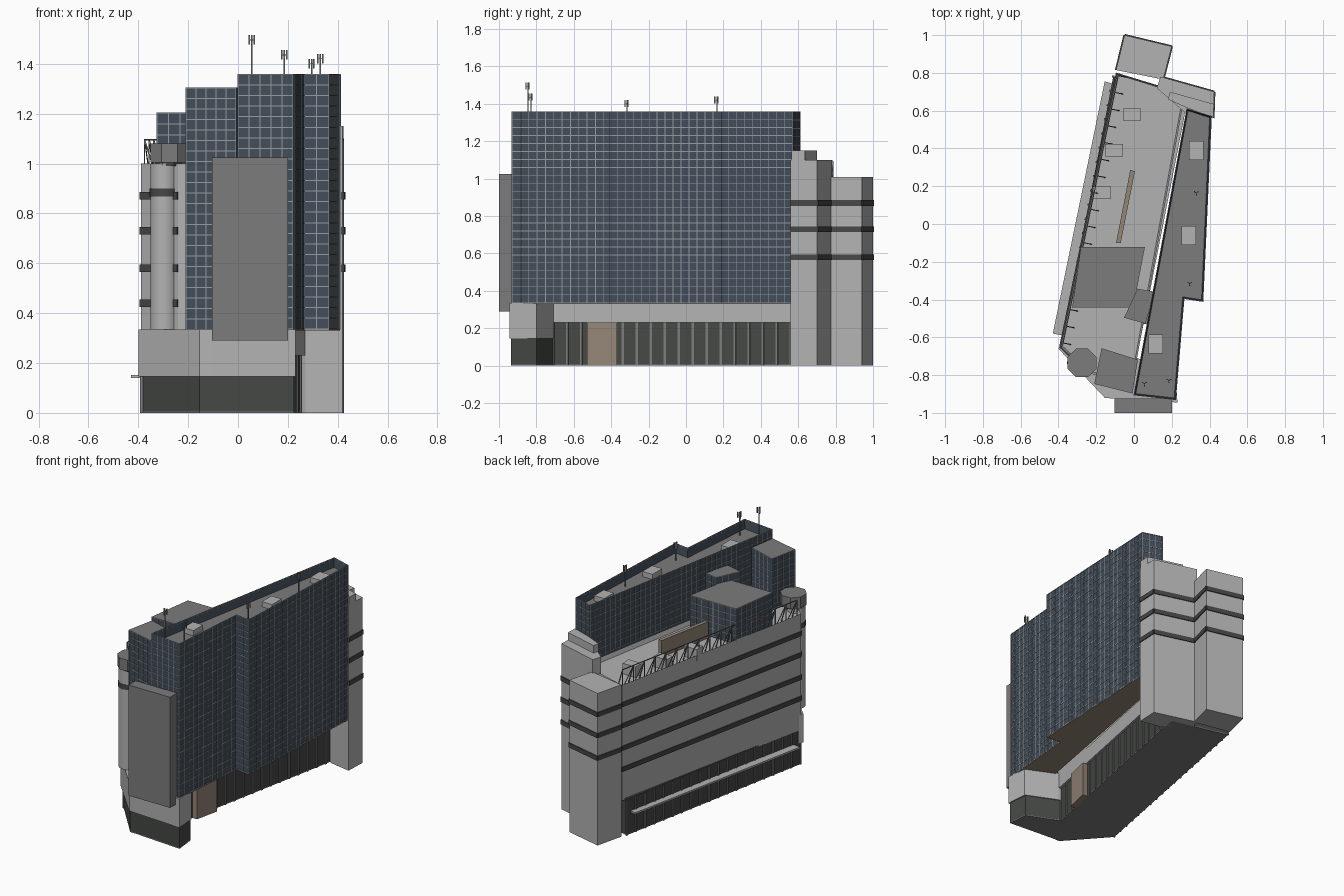
import bpy, bmesh, math
from mathutils import Vector, Matrix

if "Cube" in bpy.data.objects:
    bpy.data.objects.remove(bpy.data.objects["Cube"])


def mat(name, r, g, b):
    m = bpy.data.materials.new(name)
    m.diffuse_color = (r, g, b, 1)
    m.use_nodes = True
    m.node_tree.nodes["Principled BSDF"].inputs["Base Color"].default_value = m.diffuse_color
    return m


GLASS = mat("glass", 0.055, 0.075, 0.10)
DARK = mat("dark_glass", 0.06, 0.065, 0.06)
LIGHT = mat("light_wall", 0.45, 0.45, 0.45)
GREY = mat("grey_panel", 0.2, 0.2, 0.2)
BROWN = mat("brown", 0.30, 0.24, 0.19)
LINE = mat("mullion", 0.30, 0.33, 0.36)


def finish(name, bm, m=None):
    bmesh.ops.recalc_face_normals(bm, faces=bm.faces)
    me = bpy.data.meshes.new(name)
    bm.to_mesh(me)
    bm.free()
    ob = bpy.data.objects.new(name, me)
    bpy.context.collection.objects.link(ob)
    if m:
        me.materials.append(m)
    return ob


def prism(name, pts, z0, z1, m=None, recess=0.0, rim=0.012, roof=None):
    """Extruded plan, optionally with a sunken roof behind a parapet."""
    bm = bmesh.new()
    f = bm.faces.new([bm.verts.new((x, y, z0)) for x, y in pts])
    ext = bmesh.ops.extrude_face_region(bm, geom=[f])["geom"]
    for v in ext:
        if isinstance(v, bmesh.types.BMVert):
            v.co.z = z1
    bmesh.ops.recalc_face_normals(bm, faces=bm.faces)
    top = [g for g in ext if isinstance(g, bmesh.types.BMFace)][0]
    if recess:
        bmesh.ops.inset_region(bm, faces=[top], thickness=rim)
        for v in top.verts:
            v.co.z = z1 - recess
    if roof:
        top.material_index = 1
    ob = finish(name, bm, m)
    if roof:
        ob.data.materials.append(roof)
    return ob


def add_bar(bm, a, b, w, h):
    """Box beam from a to b, w thick sideways and h the other way."""
    a, b = Vector(a), Vector(b)
    d = (b - a).normalized()
    side = d.cross(Vector((0, 0, 1)))
    side = side.normalized() if side.length > 1e-4 else Vector((1, 0, 0))
    up = side.cross(d)
    M = Matrix((d * (b - a).length, side * w, up * h)).transposed().to_4x4()
    M.translation = (a + b) / 2
    bmesh.ops.create_cube(bm, size=1, matrix=M)


def bands(name, lines, zs, h=0.03, w=0.012, m=DARK):
    """Horizontal strips along plan segments."""
    bm = bmesh.new()
    for p, q in lines:
        for z in zs:
            add_bar(bm, (*p, z), (*q, z), w, h)
    return finish(name, bm, m)


def edges(pts, closed=True):
    return list(zip(pts, pts[1:] + pts[:1])) if closed else list(zip(pts, pts[1:]))


def curtain_grid(name, lines, z0, z1, step=0.043, w=0.004, m=LINE, rows=True):
    """Mullion grid over the walls above the given plan segments."""
    bm = bmesh.new()
    for p, q in lines:
        p, q = Vector(p), Vector(q)
        d = (q - p).normalized()
        n = max(1, round((q - p).length / step))
        for i in range(n + 1):
            c = p.lerp(q, i / n)
            M = Matrix.Rotation(math.atan2(d.y, d.x), 4, 'Z') @ Matrix.Diagonal((w, w, z1 - z0, 1))
            M.translation = (c.x, c.y, (z0 + z1) / 2)
            bmesh.ops.create_cube(bm, size=1, matrix=M)
        k = round((z1 - z0) / step)
        for j in range(k + 1 if rows else 0):
            z = z0 + (z1 - z0) * j / k
            add_bar(bm, (*p, z), (*q, z), w, w)
    return finish(name, bm, m)


def box(name, x, y, z0, z1, sx, sy, m=None):
    return prism(name, [(x - sx / 2, y - sy / 2), (x + sx / 2, y - sy / 2),
                        (x + sx / 2, y + sy / 2), (x - sx / 2, y + sy / 2)], z0, z1, m)


# Ground slab and glazed ground floor
ground = [(-0.11, 0.78), (0.27, 0.69), (0.25, 0.56), (0.0, -0.71), (0.21, -0.80), (0.225, -0.935),
          (-0.11, -0.91), (-0.155, -0.91), (-0.385, -0.65)]
prism("ground_slab", ground, 0, 0.006, GREY)
prism("ground_floor_glazing", ground, 0.006, 0.24, DARK)
curtain_grid("ground_floor_posts", [((0.25, 0.56), (0.0, -0.71)), ((-0.11, 0.78), (-0.385, -0.65))],
             0, 0.23, 0.075, 0.012, GREY, rows=False)
prism("entrance_block", [(0.03, -0.53), (0.07, -0.53), (0.105, -0.37), (0.06, -0.37)], 0, 0.23, BROWN)

# Fascias over the ground floor
prism("side_fascia", [(0.0, 0.70), (0.28, 0.66), (0.265, 0.56), (0.015, -0.71), (-0.15, -0.71)], 0.23, 0.337, LIGHT)
prism("front_fascia", [(-0.40, -0.66), (-0.155, -0.92), (-0.105, -0.925), (0.23, -0.945), (0.22, -0.80),
                       (0.02, -0.71), (-0.385, -0.63)], 0.145, 0.335, LIGHT)
prism("side_canopy", [(-0.155, 0.755), (-0.10, 0.74), (-0.38, -0.59), (-0.43, -0.58)], 0.14, 0.152, LIGHT)

# Main body with sunken roof
body = [(-0.09, 0.80), (0.27, 0.69), (0.0, -0.80), (-0.20, -0.80), (-0.24, -0.79), (-0.39, -0.65)]
prism("main_body", body, 0.23, 1.0, LIGHT, 0.03)
bands("main_body_window_bands", [(body[5], body[0]), (body[4], body[5])], (0.44, 0.58, 0.73, 0.87))

# Right tower with glass curtain wall
tower = [(0.0, -0.905), (0.22, -0.93), (0.265, -0.395), (0.365, -0.41), (0.41, 0.57), (0.28, 0.61)]
prism("tower", tower, 0.337, 1.36, GLASS, 0.06, roof=GREY)
prism("tower_soffit", tower, 0.330, 0.337, BROWN)
curtain_grid("tower_mullions", edges(tower[:5], False), 0.337, 1.358)
curtain_grid("tower_inner_mullions", [(tower[5], tower[0]), (tower[4], tower[5])], 1.0, 1.358)

# Front glass stair block, connector and penthouse
stair = [(-0.17, -0.66), (-0.208, -0.845), (-0.008, -0.895), (0.02, -0.72)]
prism("front_glass_block", stair, 0.335, 1.305, GLASS, roof=GREY)
curtain_grid("front_block_mullions", [(stair[1], stair[2])], 0.335, 1.303)
curtain_grid("front_block_upper_mullions", [(stair[0], stair[1]), (stair[3], stair[0])], 1.0, 1.303)
link = [(0.02, -0.345), (0.105, -0.36), (0.06, -0.525), (-0.05, -0.495)]
pent = [(-0.28, -0.125), (0.055, -0.125), (-0.005, -0.44), (-0.325, -0.44)]
for nm, pl, top in (("roof_link", link, 1.25), ("penthouse", pent, 1.205)):
    prism(nm, pl, 0.97, top, GLASS, roof=GREY)
    curtain_grid(nm + "_mullions", edges(pl), 0.98, top - 0.002)

# Large front sign panel (blank)
box("front_panel", 0.048, -0.962, 0.29, 1.025, 0.305, 0.075, GREY)

# Rounded corner column and octagonal turret
for nm, x, r, z0, z1, n, m in (("corner_column", -0.295, 0.056, 0.335, 1.0, 32, LIGHT),
                               ("column_band", -0.295, 0.059, 0.868, 0.90, 32, DARK),
                               ("turret", -0.275, 0.082, 1.005, 1.08, 8, GREY),
                               ("turret_neck", -0.28, 0.06, 0.99, 1.01, 8, DARK)):
    bpy.ops.mesh.primitive_cylinder_add(vertices=n, radius=r, depth=z1 - z0, location=(x, -0.735, (z0 + z1) / 2),
                                        rotation=(0, 0, math.pi / 8))
    ob = bpy.context.object
    ob.name = nm
    ob.data.materials.append(m)
    if n > 8:
        bpy.ops.object.shade_smooth_by_angle()

# Rear service towers with bands
rear_a = [(-0.10, 0.79), (0.155, 0.765), (0.20, 0.94), (-0.05, 1.0)]
rear_a[0] = (-0.095, 0.815)
prism("rear_tower_left", rear_a, 0, 1.01, LIGHT)
rear_b = [(0.27, 0.59), (0.42, 0.56), (0.425, 0.70), (0.14, 0.78), (0.12, 0.72)]
prism("rear_tower_right", rear_b, 0, 1.10, LIGHT)
prism("rear_tower_right_top", [(0.28, 0.615), (0.42, 0.565), (0.423, 0.635), (0.19, 0.70), (0.18, 0.66)],
      1.09, 1.15, LIGHT)
bands("rear_window_bands", edges(rear_a)[1:] + edges(rear_b)[1:3], (0.58, 0.73, 0.87))

# Roof equipment
for i, (x, y) in enumerate([(-0.01, 0.58), (-0.105, 0.39), (-0.17, 0.165)]):
    box(f"body_roof_unit_{i}", x, y, 0.965, 1.04, 0.095, 0.065, LIGHT)
for i, (x, y) in enumerate([(0.33, 0.39), (0.29, -0.06), (0.115, -0.635)]):
    box(f"tower_roof_unit_{i}", x, y, 1.295, 1.335, 0.075, 0.10, LIGHT)
prism("roof_screen", [(-0.095, -0.10), (-0.07, -0.10), (0.005, 0.28), (-0.02, 0.285)], 0.965, 1.08, BROWN)

# Braced railing along the left roof edge
bm = bmesh.new()
a, b = Vector((-0.083, 0.785, 0)), Vector((-0.375, -0.63, 0))
n, inward = 16, Vector((0.04, -0.008, 0))
for i in range(n + 1):
    p = a.lerp(b, i / n)
    lo, hi = p + Vector((0, 0, 0.97)), p + Vector((0, 0, 1.095))
    add_bar(bm, lo, hi, 0.005, 0.005)
    add_bar(bm, lo + inward, hi, 0.005, 0.005)
    if i < n:
        nx = a.lerp(b, (i + 1) / n)
        add_bar(bm, hi, nx + Vector((0, 0, 1.095)), 0.005, 0.005)
        add_bar(bm, lo, nx + Vector((0, 0, 1.095)), 0.004, 0.004)
finish("roof_railing", bm, GREY)

# Antenna masts with three panels each
for i, (x, y, z) in enumerate([(0.055, -0.845, 1.515), (0.185, -0.828, 1.455),
                               (0.295, -0.315, 1.42), (0.33, 0.165, 1.44)]):
    bm = bmesh.new()
    add_bar(bm, (x, y, 1.30), (x, y, z), 0.006, 0.006)
    for k in range(3):
        t = k * math.tau / 3 + math.pi / 6
        c = Vector((x + 0.011 * math.cos(t), y + 0.011 * math.sin(t), 0))
        add_bar(bm, c + Vector((0, 0, z - 0.038)), c + Vector((0, 0, z)), 0.006, 0.006)
        add_bar(bm, (x, y, z - 0.02), c + Vector((0, 0, z - 0.02)), 0.003, 0.003)
    finish(f"antenna_{i}", bm, GREY)
